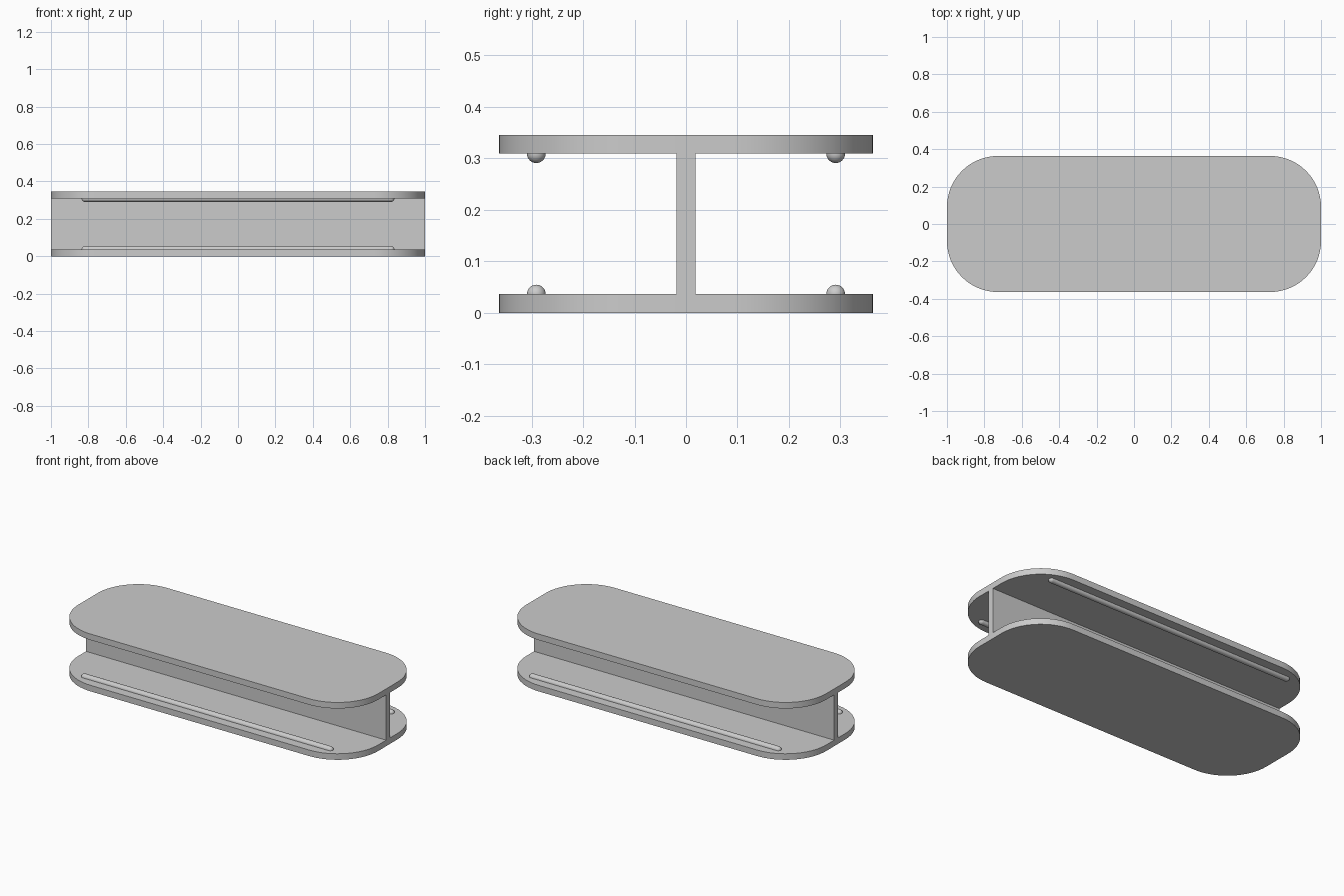
import bpy
import bmesh
from math import sin, cos, pi
from mathutils import Vector

if "Cube" in bpy.data.objects:
    bpy.data.objects.remove(bpy.data.objects["Cube"])

U = 2 / 110            # base unit
HALF_X, HALF_Y, HEIGHT = 1.0, 20 * U, 19 * U
THICK = 2 * U          # plate and web thickness
CORNER = 15 * U        # plate corner radius
ROD_R, ROD_Y, ROD_X = U, 16 * U, 45 * U

grey = bpy.data.materials.new("plain_grey")
grey.use_nodes = True
colour = (0.6, 0.6, 0.6, 1)
grey.diffuse_color = colour
grey.node_tree.nodes["Principled BSDF"].inputs["Base Color"].default_value = colour


def finish(name, bm):
    """Turn a bmesh into a smooth-shaded object with sharp edges kept."""
    bmesh.ops.recalc_face_normals(bm, faces=bm.faces)
    mesh = bpy.data.meshes.new(name)
    bm.to_mesh(mesh)
    bm.free()
    mesh.materials.append(grey)
    obj = bpy.data.objects.new(name, mesh)
    bpy.context.collection.objects.link(obj)
    bpy.ops.object.select_all(action="DESELECT")
    obj.select_set(True)
    bpy.context.view_layer.objects.active = obj
    bpy.ops.object.shade_smooth_by_angle(angle=pi / 6)
    return obj


def plate(name, z, steps=16):
    """Flat slab with rounded corners."""
    bm = bmesh.new()
    outline = []
    for i, (sx, sy) in enumerate([(1, 1), (-1, 1), (-1, -1), (1, -1)]):
        for k in range(steps + 1):
            a = (i + k / steps) * pi / 2
            outline.append(bm.verts.new((sx * (HALF_X - CORNER) + CORNER * cos(a),
                                         sy * (HALF_Y - CORNER) + CORNER * sin(a), z)))
    face = bm.faces.new(outline)
    top = bmesh.ops.extrude_face_region(bm, geom=[face])["geom"]
    bmesh.ops.translate(bm, vec=(0, 0, THICK),
                        verts=[g for g in top if isinstance(g, bmesh.types.BMVert)])
    finish(name, bm)


def rod(name, y, z, steps=8):
    """Round-ended bar, lathed around the x axis."""
    bm = bmesh.new()
    profile = []
    for side in (-1, 1):
        for k in range(steps + 1):
            a = pi / 2 * (k / steps if side < 0 else 1 - k / steps)
            profile.append(bm.verts.new((side * (ROD_X + ROD_R * cos(a)), 0, ROD_R * sin(a))))
    edges = [bm.edges.new(pair) for pair in zip(profile, profile[1:])]
    bmesh.ops.spin(bm, geom=profile + edges, axis=(1, 0, 0), cent=(0, 0, 0),
                   angle=2 * pi, steps=24, use_duplicate=False)
    bmesh.ops.remove_doubles(bm, verts=bm.verts, dist=1e-5)
    finish(name, bm).location = Vector((0, y, z))


# Top and bottom plates
plate("bottom_plate", 0)
plate("top_plate", HEIGHT - THICK)

# Upright web joining the plates
bm = bmesh.new()
bmesh.ops.create_cube(bm, size=1)
bmesh.ops.scale(bm, vec=(2 * HALF_X, THICK, HEIGHT - 2 * THICK), verts=bm.verts)
bmesh.ops.translate(bm, vec=(0, 0, HEIGHT / 2), verts=bm.verts)
finish("web", bm)

# Half-sunk rods along the inner faces of the plates
for level, z in (("bottom", THICK), ("top", HEIGHT - THICK)):
    for side, y in (("front", -ROD_Y), ("back", ROD_Y)):
        rod(f"{level}_{side}_rod", y, z)
